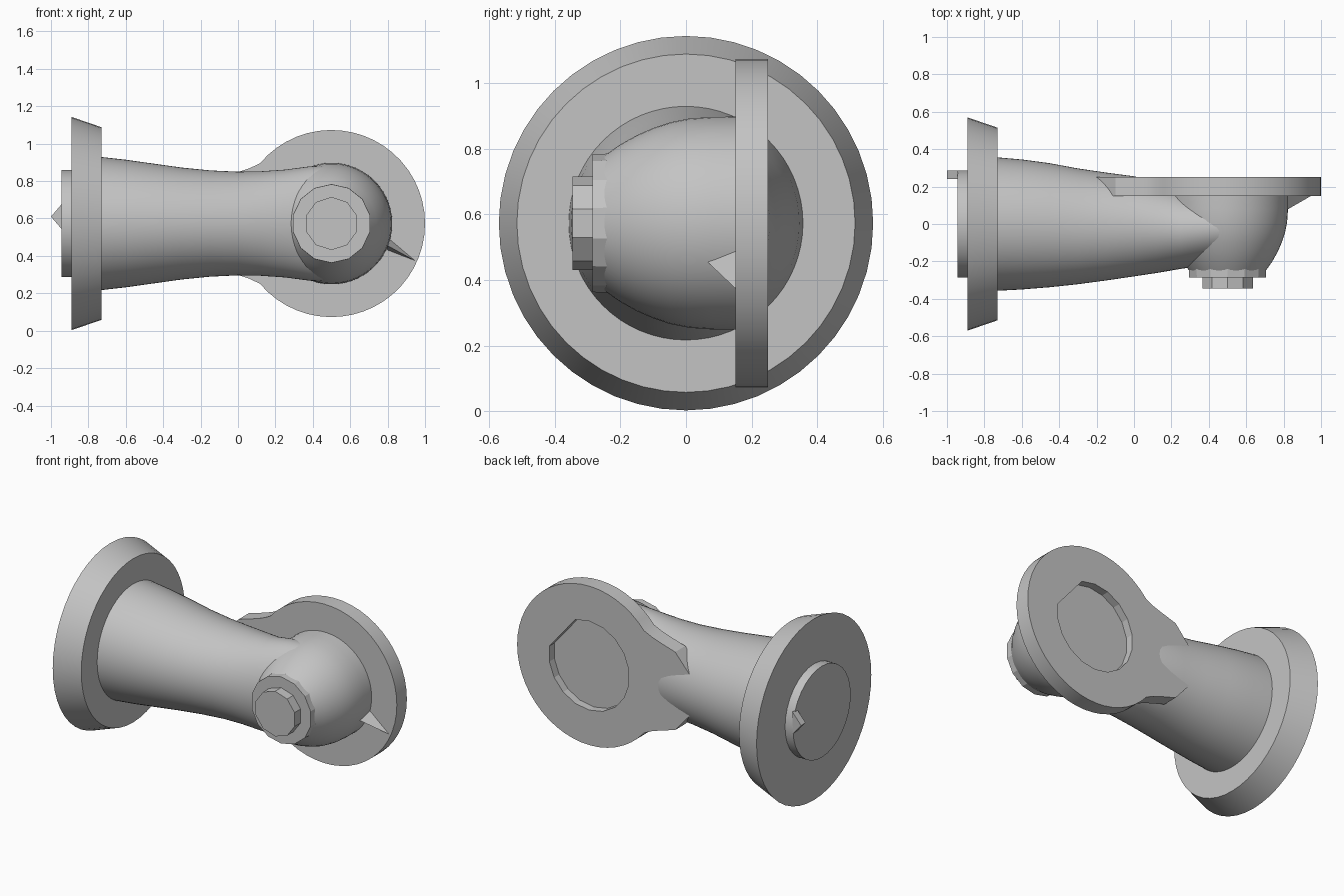
import bpy, bmesh
from math import sin, cos, pi, radians
from mathutils import Vector

if "Cube" in bpy.data.objects:
    bpy.data.objects.remove(bpy.data.objects["Cube"])

AXIS_Z = 0.573   # height of the main axis
HUB_X = 0.5      # position of the outlet axis

metal = bpy.data.materials.new("plain_grey")
metal.use_nodes = True
GREY = (0.55, 0.55, 0.55, 1)
metal.diffuse_color = GREY
metal.node_tree.nodes["Principled BSDF"].inputs["Base Color"].default_value = GREY


def make(name, rings, smooth=None):
    """Skin a list of equal-length point rings and cap both ends."""
    bm = bmesh.new()
    loops = [[bm.verts.new(p) for p in ring] for ring in rings]
    n = len(loops[0])
    for a, b in zip(loops, loops[1:]):
        for i in range(n):
            j = (i + 1) % n
            bm.faces.new((a[i], a[j], b[j], b[i]))
    bm.faces.new(loops[0])
    bm.faces.new(loops[-1])
    bmesh.ops.recalc_face_normals(bm, faces=bm.faces)
    mesh = bpy.data.meshes.new(name)
    bm.to_mesh(mesh)
    bm.free()
    obj = bpy.data.objects.new(name, mesh)
    bpy.context.collection.objects.link(obj)
    mesh.materials.append(metal)
    if smooth:
        bpy.ops.object.select_all(action="DESELECT")
        obj.select_set(True)
        bpy.context.view_layer.objects.active = obj
        bpy.ops.object.shade_smooth_by_angle(angle=radians(smooth))
    return obj


def ring_x(x, ry, rz, n, cy=0):
    return [(x, cy + ry * cos(2 * pi * i / n), AXIS_Z + rz * sin(2 * pi * i / n))
            for i in range(n)]


def ring_y(y, r, n):
    return [(HUB_X + r * cos(2 * pi * (i + .5) / n), y,
             AXIS_Z + r * sin(2 * pi * (i + .5) / n)) for i in range(n)]


def extrude_y(points, y0, y1):
    return [[(x, y, z) for x, z in points] for y in (y0, y1)]


# Large tapered base flange with its round end boss
make("base_flange", [ring_x(-0.89, .57, .57, 48), ring_x(-0.73, .515, .515, 48)], 30)
make("base_boss", [ring_x(-0.945, .287, .287, 32), ring_x(-0.88, .287, .287, 32)], 30)

# Small pointed tab on the boss edge
tab = [(-0.94, .54), (-1.0, .61), (-0.94, .68)]
make("boss_tab", extrude_y(tab, .24, .285))

# Waisted body: x, front y, back y, half height
body = [(-.75, -.358, .358, .358), (-.6, -.35, .345, .341), (-.45, -.338, .325, .32),
        (-.3, -.322, .297, .299), (-.15, -.302, .275, .284), (0, -.28, .255, .277),
        (.12, -.262, .225, .279), (.25, -.24, .18, .288), (.38, -.22, .175, .305),
        (.5, -.2, .17, .31)]
make("body", [ring_x(x, (b - f) / 2, h, 64, (f + b) / 2) for x, f, b, h in body], 40)

# Domed elbow hub turned about the outlet axis
hub = [(.17, .325), (.08, .324), (.01, .319), (-.05, .307), (-.1, .29),
       (-.15, .268), (-.2, .24), (-.25, .205)]
make("elbow_hub", [ring_y(y, r, 64) for y, r in hub], 40)

# Front collar with a raised plug
make("front_collar", [ring_y(-.2, .213, 14), ring_y(-.285, .21, 14)])
make("front_plug", [ring_y(-.25, .142, 10), ring_y(-.345, .142, 10)])

# Outlet flange: disc whose outline flares into the body
outline = [(HUB_X + .5 * cos(radians(a)), AXIS_Z + .5 * sin(radians(a)))
           for a in range(-140, 141, 7)]
neck = [(.06, .295), (0, .275), (-.1, .245), (-.2, .13)]
outline += [(x, AXIS_Z + h) for x, h in neck]
outline += [(x, AXIS_Z - h) for x, h in reversed(neck)]
flange = make("outlet_flange", extrude_y(outline, .15, .25), 30)

# Shallow recess in the back of the outlet flange
angles = [70, 10] + list(range(-10, -271, -20))
recess = [(HUB_X + .28 * cos(radians(a)), AXIS_Z + .28 * sin(radians(a)))
          for a in angles]
cutter = make("recess_cutter", extrude_y(recess, .2, .3))
cutter.hide_render = True
cut = flange.modifiers.new("recess", "BOOLEAN")
cut.operation = "DIFFERENCE"
cut.solver = "EXACT"
cut.object = cutter
bpy.ops.object.select_all(action="DESELECT")
flange.select_set(True)
bpy.context.view_layer.objects.active = flange
bpy.ops.object.modifier_apply(modifier=cut.name)
bpy.data.objects.remove(cutter)

# Small pointed rib between hub and outlet flange
tip = Vector((.955, .155, .37))
rib = [(.79, .06, .46), (.8, .155, .5), (.8, .155, .43)]
make("hub_rib", [rib, [tip + (Vector(p) - tip) * .03 for p in rib]])
